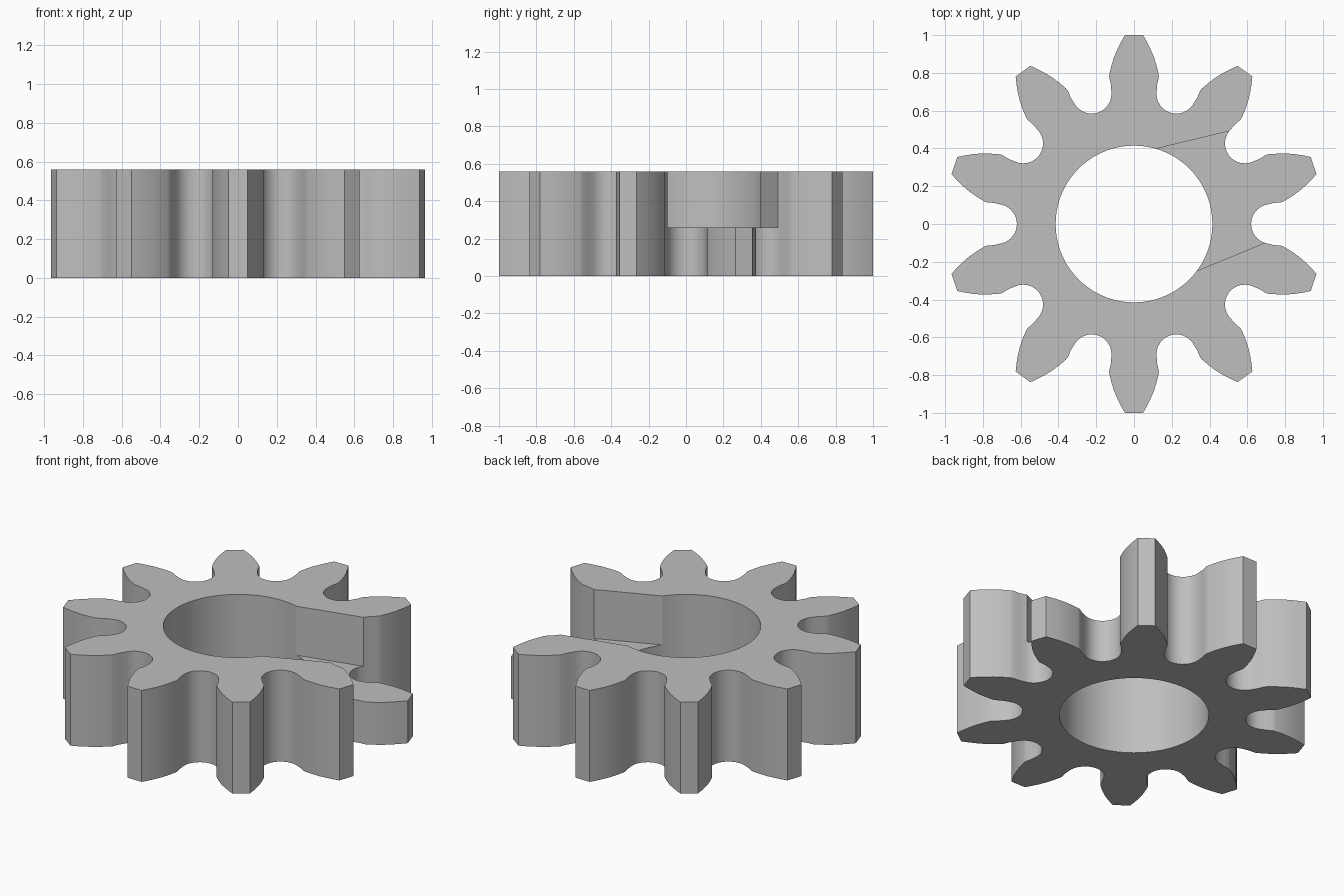
import bpy, bmesh, math

if "Cube" in bpy.data.objects:
    bpy.data.objects.remove(bpy.data.objects["Cube"])

TEETH, HEIGHT, STEP_Z, BORE_R = 10, 0.56, 0.26, 0.415

steel = bpy.data.materials.new("grey_metal")
steel.diffuse_color = (0.52, 0.52, 0.52, 1)
steel.use_nodes = True
steel.node_tree.nodes["Principled BSDF"].inputs["Base Color"].default_value = steel.diffuse_color


def prism(name, outline, z0, z1):
    """Extrude a flat outline between two heights."""
    bm = bmesh.new()
    base = bm.faces.new([bm.verts.new((x, y, z0)) for x, y in outline])
    top = bmesh.ops.extrude_face_region(bm, geom=[base])["geom"]
    for v in top:
        if isinstance(v, bmesh.types.BMVert):
            v.co.z = z1
    bmesh.ops.recalc_face_normals(bm, faces=bm.faces)
    mesh = bpy.data.meshes.new(name)
    bm.to_mesh(mesh)
    bm.free()
    obj = bpy.data.objects.new(name, mesh)
    bpy.context.collection.objects.link(obj)
    return obj


def cut(target, cutter):
    """Subtract the cutter from the target and remove it."""
    mod = target.modifiers.new("cut", "BOOLEAN")
    mod.operation, mod.solver, mod.object = "DIFFERENCE", "EXACT", cutter
    bpy.context.view_layer.objects.active = target
    bpy.ops.object.modifier_apply(modifier=mod.name)
    bpy.data.objects.remove(cutter)


# Half tooth, pointing along +y: tip, curved flank, then round root
half = [(0.048, 1.0), (0.068, 0.965), (0.088, 0.925), (0.105, 0.885),
        (0.119, 0.84), (0.130, 0.795), (0.132, 0.78), (0.123, 0.74)]
s, c = math.sin(math.pi / TEETH), math.cos(math.pi / TEETH)
for i in range(9):
    a = math.radians(75) * (1 - i / 8)
    along, side = 0.725 - 0.105 * math.cos(a), 0.105 * math.sin(a)
    half.append((s * along - c * side, c * along + s * side))

# Mirror the half tooth (sharing the root point) and repeat it round the gear
tooth = [(-x, y) for x, y in reversed(half[:-1])] + half
outline = []
for k in range(TEETH):
    t = -2 * math.pi * k / TEETH
    outline += [(x * math.cos(t) - y * math.sin(t),
                 x * math.sin(t) + y * math.cos(t)) for x, y in tooth]
gear = prism("gear", outline, 0, HEIGHT)

# Central bore
circle = [(BORE_R * math.cos(2 * math.pi * i / 72),
           BORE_R * math.sin(2 * math.pi * i / 72)) for i in range(72)]
cut(gear, prism("bore_cutter", circle, -0.2, HEIGHT + 0.2))

# Lowered sector around one tooth
sector = [(0, 0.37), (0, -0.385), (1.2, 0.11), (1.2, 0.66)]
cut(gear, prism("step_cutter", sector, STEP_Z, HEIGHT + 0.2))

# Finish
gear.data.materials.clear()
gear.data.materials.append(steel)
for p in gear.data.polygons:
    p.material_index = 0
gear.select_set(True)
bpy.context.view_layer.objects.active = gear
bpy.ops.object.shade_smooth_by_angle(angle=math.radians(30))
